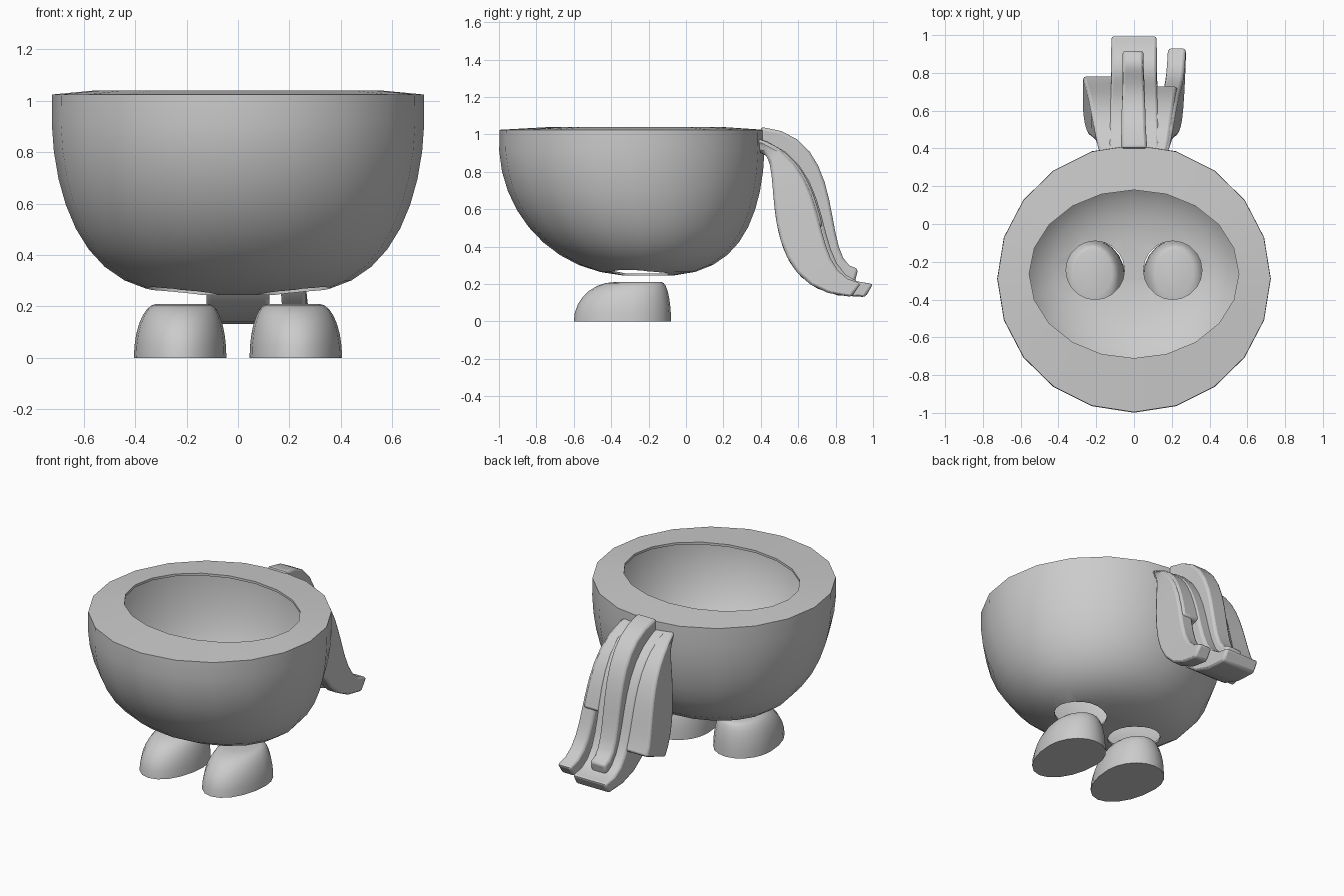
import bpy, bmesh, math
from mathutils import Vector

if "Cube" in bpy.data.objects:
    bpy.data.objects.remove(bpy.data.objects["Cube"])

grey = bpy.data.materials.new("plain grey")
grey.use_nodes = True
shade = (0.6, 0.6, 0.6, 1)
grey.diffuse_color = shade
grey.node_tree.nodes["Principled BSDF"].inputs["Base Color"].default_value = shade


def smooth(obj):
    bpy.ops.object.select_all(action="DESELECT")
    obj.select_set(True)
    bpy.context.view_layer.objects.active = obj
    bpy.ops.object.shade_smooth_by_angle(angle=math.radians(50))


def apply_modifier(obj, modifier):
    bpy.context.view_layer.objects.active = obj
    bpy.ops.object.modifier_apply(modifier=modifier.name)
    smooth(obj)


def loft(name, rings):
    """Skin a list of closed rings, cap both ends and shade smooth."""
    bm = bmesh.new()
    loops = [[bm.verts.new(point) for point in ring] for ring in rings]
    count = len(loops[0])
    for lower, upper in zip(loops, loops[1:]):
        for i in range(count):
            j = (i + 1) % count
            bm.faces.new((lower[i], lower[j], upper[j], upper[i]))
    bm.faces.new(reversed(loops[0]))
    bm.faces.new(loops[-1])
    bmesh.ops.recalc_face_normals(bm, faces=bm.faces)
    mesh = bpy.data.meshes.new(name)
    bm.to_mesh(mesh)
    bm.free()
    mesh.materials.append(grey)
    obj = bpy.data.objects.new(name, mesh)
    bpy.context.collection.objects.link(obj)
    smooth(obj)
    return obj


def oval(center_x, center_y, radius_x, front, back, z, sides=20):
    """Level ring with separate front and back radii."""
    ring = []
    for i in range(sides):
        angle = math.tau * i / sides
        reach = back if math.sin(angle) > 0 else front
        ring.append((center_x + radius_x * math.cos(angle),
                     center_y + reach * math.sin(angle), z))
    return ring


def bowl_ring(degrees, radius_x, radius_y, depth):
    """Ring of a bowl that is flatter and wider across than along."""
    angle = math.radians(degrees)
    swell = math.sin(angle)
    length = radius_y * swell ** 0.76
    return oval(0, -0.2 - 0.09 * swell ** 2, radius_x * swell ** 0.55,
                length, length, 0.95 - depth * math.cos(angle))


# Thin bowl body with a broad rim that turns inward over the hollow
outer_wall = [bowl_ring(a, 0.725, 0.71, 0.71) for a in range(6, 97, 9)]
rim_lip = [oval(0, -0.265, 0.555, 0.445, 0.445, z) for z in (1.04, 1.025)]
inner_wall = [bowl_ring(a, 0.713, 0.698, 0.698) for a in range(96, 5, -9)]
body = loft("bowl_body", outer_wall + rim_lip + inner_wall)

# Leg openings through the bottom of the bowl
for side in (-1, 1):
    cutter = loft("leg_hole_cutter", [oval(side * 0.205, -0.245, 0.155, 0.155, 0.155, z)
                                      for z in (0.1, 0.5)])
    cutter.hide_render = True
    opening = body.modifiers.new("leg_opening", "BOOLEAN")
    opening.operation = "DIFFERENCE"
    opening.solver = "EXACT"
    opening.object = cutter
    apply_modifier(body, opening)
    bpy.data.objects.remove(cutter)

# Feet: flat soles and flat tops, with the toes reaching forward
for side, label in ((1, "left"), (-1, "right")):
    rings = []
    for step in range(8):
        angle = math.pi / 2 * step / 7
        spread = math.cos(angle)
        rings.append(oval(side * (0.215 + 0.01 * spread), -0.26 - 0.03 * spread,
                          0.1 + 0.08 * spread, 0.12 + 0.19 * spread,
                          0.13 + 0.08 * spread, 0.21 * math.sin(angle)))
    loft(label + "_foot", rings)


# Tail: tapering locks swept between two side-profile curves
def curve_point(controls, t):
    points = [Vector(p) for p in controls]
    while len(points) > 1:
        points = [a.lerp(b, t) for a, b in zip(points, points[1:])]
    return points[0]


def lock(name, outer, inner, root_span, tip_span, reach=1, sink=0):
    """Sweep a box section; spans are x ranges, reach is how far it runs."""
    steps = 12
    rings = []
    for step in range(steps + 1):
        t = reach * step / steps
        top, under = curve_point(outer, t), curve_point(inner, t)
        left, right = Vector(root_span).lerp(Vector(tip_span), (step / steps) ** 0.4)
        rings.append([(left, top.x - sink, top.y), (right, top.x - sink, top.y),
                      (right, under.x, under.y), (left, under.x, under.y)])
    obj = loft(name, rings)
    bevel = obj.modifiers.new("soft_edges", "BEVEL")
    bevel.width = 0.015
    bevel.segments = 2
    bevel.limit_method = "ANGLE"
    bevel.angle_limit = math.radians(50)
    apply_modifier(obj, bevel)


back = [(0.3, 1), (0.9, 0.9), (0.6, 0.2), (1, 0.2)]
belly = [(0.4, 0.9), (0.55, 0.9), (0.3, 0.1), (0.96, 0.13)]
crest = [(0.4, 1.04), (0.9, 1), (0.7, 0.3), (0.92, 0.28)]
core = [(0.4, 0.95), (0.7, 0.9), (0.6, 0.2), (0.9, 0.2)]

lock("tail_middle", back, belly, (-0.14, 0.14), (-0.12, 0.12))
lock("tail_ridge", crest, core, (-0.07, 0.07), (-0.06, 0.05))
lock("tail_short_lock", back, belly, (-0.14, 0), (-0.27, -0.1), 0.72, 0.008)
lock("tail_broad_lock", back, belly, (0, 0.14), (0.1, 0.23), 0.55, 0.008)
lock("tail_long_lock", back, belly, (0.05, 0.14), (0.18, 0.275), 0.96, 0.02)
